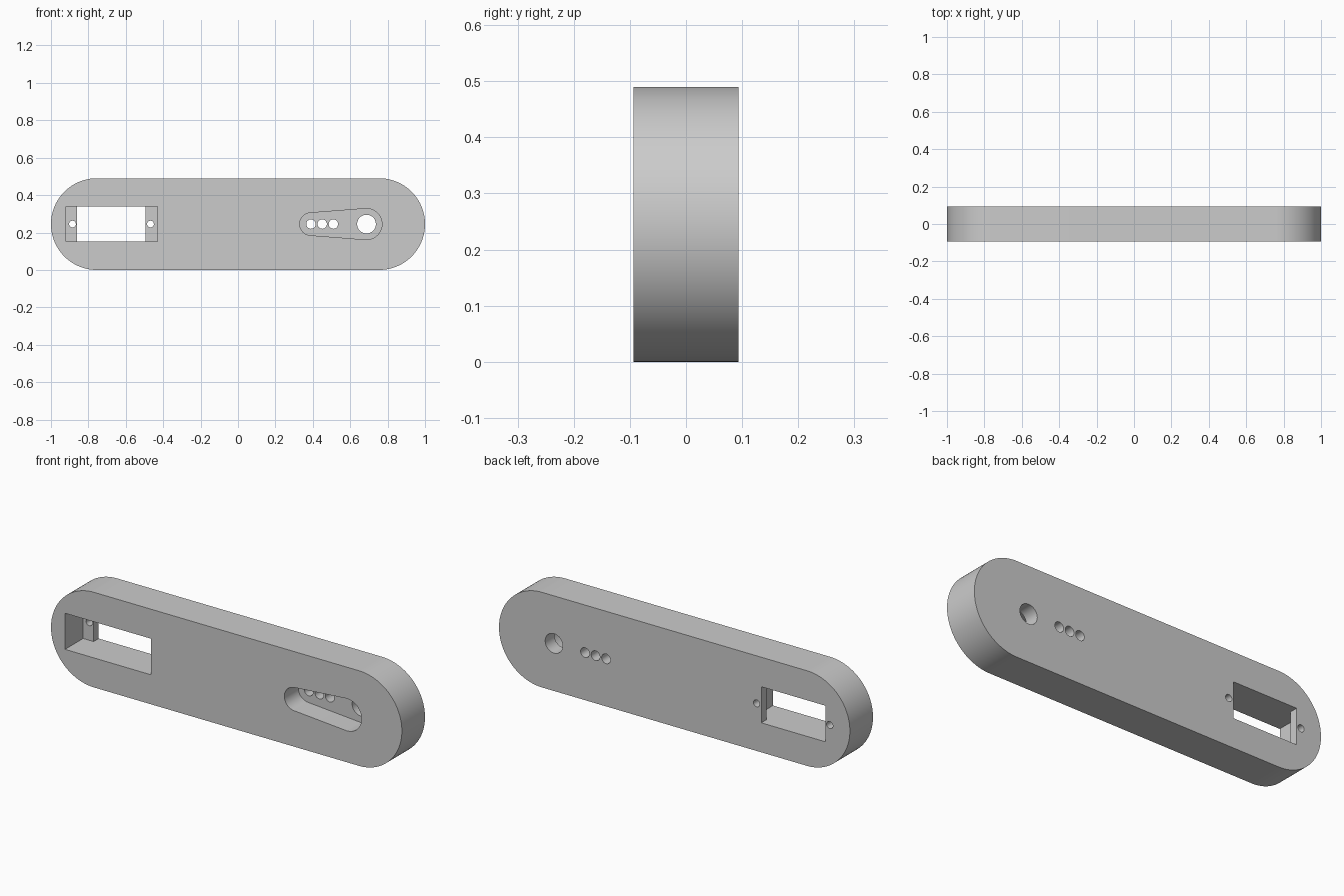
import bpy
import bmesh
from math import acos, cos, sin, pi

if "Cube" in bpy.data.objects:
    bpy.data.objects.remove(bpy.data.objects["Cube"], do_unlink=True)

MID_Z = 0.245
FRONT, BACK = -0.094, 0.094
BEYOND = 0.05  # cutters overshoot the open faces

grey = bpy.data.materials.new("plain grey")
grey.use_nodes = True
colour = (0.6, 0.6, 0.6, 1)
grey.diffuse_color = colour
grey.node_tree.nodes["Principled BSDF"].inputs["Base Color"].default_value = colour


def arc(x, r, start, end, steps):
    angles = [start + (end - start) * i / steps for i in range(steps + 1)]
    return [(x + r * cos(a), MID_Z + r * sin(a)) for a in angles]


def round_bar(x1, r1, x2, r2, steps=40):
    """Outline of two circles joined by their tangents."""
    tangent = acos((r1 - r2) / (x2 - x1))
    return (arc(x2, r2, -tangent, tangent, steps)
            + arc(x1, r1, tangent, 2 * pi - tangent, steps))


def circle(x, r, steps=40):
    return arc(x, r, 0, 2 * pi, steps)[:-1]


def rectangle(x1, x2, half):
    return [(x1, MID_Z - half), (x2, MID_Z - half),
            (x2, MID_Z + half), (x1, MID_Z + half)]


def prism(name, outline, y1, y2):
    """Extrude an outline in the xz plane along y."""
    bm = bmesh.new()
    face = bm.faces.new([bm.verts.new((x, y1, z)) for x, z in outline])
    made = bmesh.ops.extrude_face_region(bm, geom=[face])["geom"]
    verts = [g for g in made if isinstance(g, bmesh.types.BMVert)]
    bmesh.ops.translate(bm, verts=verts, vec=(0, y2 - y1, 0))
    bmesh.ops.recalc_face_normals(bm, faces=bm.faces)
    mesh = bpy.data.meshes.new(name)
    bm.to_mesh(mesh)
    bm.free()
    mesh.materials.append(grey)
    obj = bpy.data.objects.new(name, mesh)
    bpy.context.collection.objects.link(obj)
    return obj


# Round-ended arm body
arm = prism("arm_body", round_bar(-0.755, 0.245, 0.755, 0.245, 64), FRONT, BACK)

# Motor pocket with its through window, and the tapered lever pocket
cutters = [
    prism("motor_pocket", rectangle(-0.92, -0.43, 0.093), FRONT - BEYOND, FRONT + 0.147),
    prism("motor_window", rectangle(-0.86, -0.495, 0.093), FRONT - BEYOND, BACK + BEYOND),
    prism("lever_pocket", round_bar(0.39, 0.06, 0.687, 0.083), FRONT - BEYOND, FRONT + 0.113),
]

# Screw holes, lever holes and shaft hole, all open through the back
holes = [(-0.885, 0.018), (-0.468, 0.018),
         (0.39, 0.025), (0.45, 0.025), (0.51, 0.025), (0.687, 0.05)]
for x, r in holes:
    cutters.append(prism("hole", circle(x, r), FRONT - BEYOND, BACK + BEYOND))

# Cut everything out of the body
bpy.context.view_layer.objects.active = arm
for cutter in cutters:
    cutter.hide_render = True
    cut = arm.modifiers.new("cut", "BOOLEAN")
    cut.operation = "DIFFERENCE"
    cut.solver = "EXACT"
    cut.object = cutter
    bpy.ops.object.modifier_apply(modifier=cut.name)
    bpy.data.objects.remove(cutter, do_unlink=True)

# Smooth the curved walls, keep the rims sharp
bpy.ops.object.select_all(action="DESELECT")
arm.select_set(True)
bpy.ops.object.shade_smooth_by_angle()
